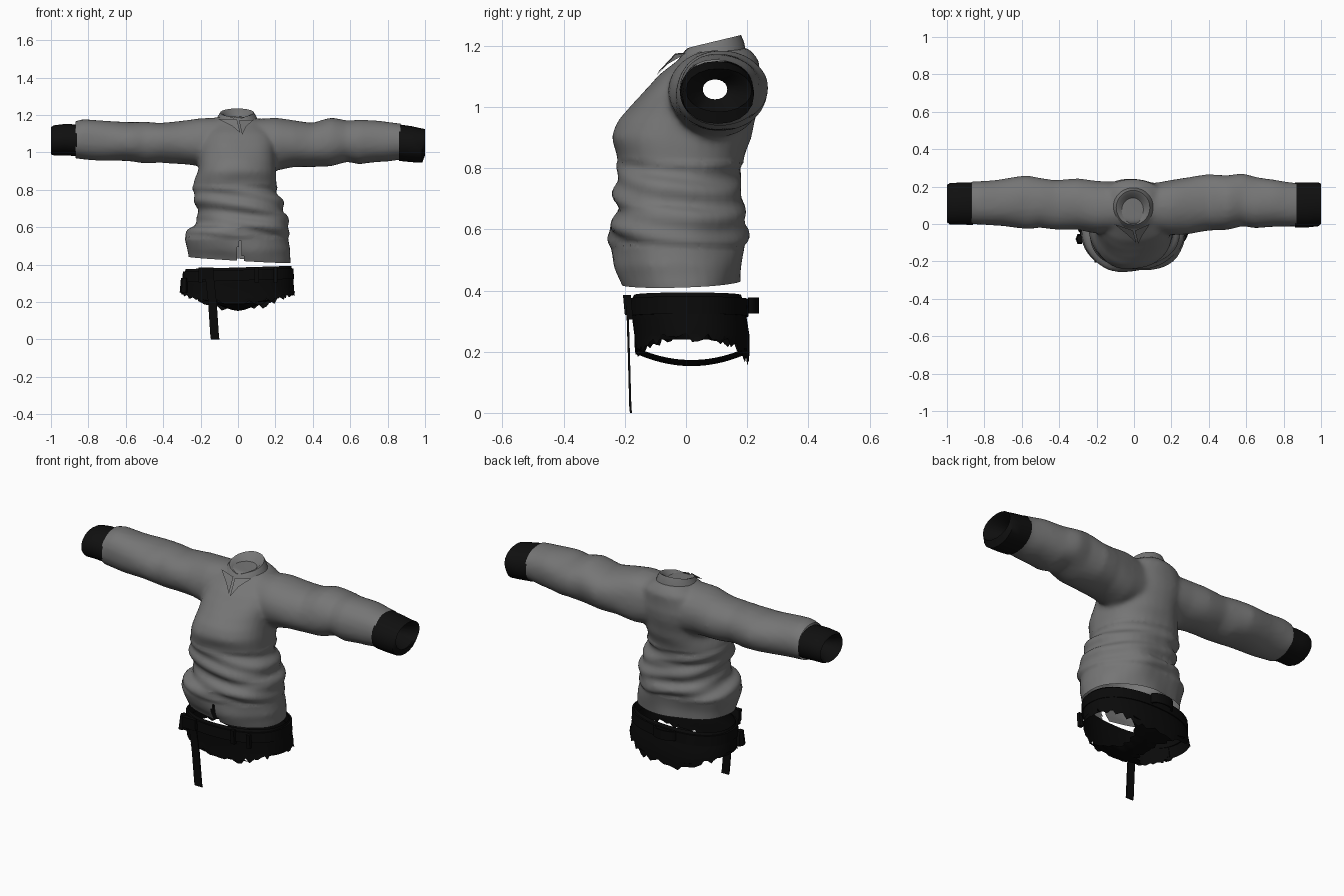
import bpy, bmesh, math, random
from mathutils import Vector, noise

if "Cube" in bpy.data.objects:
    bpy.data.objects.remove(bpy.data.objects["Cube"])

random.seed(4)


def material(name, v):
    m = bpy.data.materials.new(name)
    m.diffuse_color = (v, v, v, 1)
    m.use_nodes = True
    m.node_tree.nodes["Principled BSDF"].inputs["Base Color"].default_value = m.diffuse_color
    return m


GREY = material("grey_cloth", 0.18)
CUFF = material("black_knit", 0.005)
BLACK = material("black_denim", 0.003)


def finish(name, bm, mat, angle=40):
    me = bpy.data.meshes.new(name)
    bm.to_mesh(me)
    bm.free()
    ob = bpy.data.objects.new(name, me)
    bpy.context.collection.objects.link(ob)
    me.materials.append(mat)
    for o in bpy.context.selected_objects:
        o.select_set(False)
    ob.select_set(True)
    bpy.context.view_layer.objects.active = ob
    bpy.ops.object.shade_smooth_by_angle(angle=math.radians(angle))
    return ob


def oval(a0, a1, b0, b1, n=32, p=2.3):
    """Rounded cross-section between the given limits."""
    pts = []
    for i in range(n):
        t = 2 * math.pi * i / n
        c, s = math.cos(t), math.sin(t)
        pts.append(((a0 + a1) / 2 + (a1 - a0) / 2 * math.copysign(abs(c) ** (2 / p), c),
                    (b0 + b1) / 2 + (b1 - b0) / 2 * math.copysign(abs(s) ** (2 / p), s)))
    return pts


def loft(bm, rings, caps=True):
    vs = [[bm.verts.new(p) for p in r] for r in rings]
    faces = []
    n = len(vs[0])
    for a, b in zip(vs, vs[1:]):
        for i in range(n):
            j = (i + 1) % n
            faces.append(bm.faces.new((a[i], a[j], b[j], b[i])))
    if caps:
        faces += [bm.faces.new(vs[0][::-1]), bm.faces.new(vs[-1])]
    bmesh.ops.recalc_face_normals(bm, faces=faces)


def z_ring(z, x0, x1, y0, y1, n=32):
    return [(x, y, z) for x, y in oval(x0, x1, y0, y1, n)]


def x_ring(x, y0, y1, z0, z1, n=24):
    return [(x, y, z) for y, z in oval(y0, y1, z0, z1, n, 2.1)]


# Jacket body and sleeves: lofts fused into one skin
bm = bmesh.new()
body = [(.36, -.25, .27, -.18, .16), (.42, -.26, .28, -.20, .17), (.48, -.27, .28, -.23, .175),
        (.55, -.285, .255, -.245, .185), (.60, -.25, .26, -.262, .20), (.635, -.22, .26, -.24, .185),
        (.67, -.215, .235, -.225, .19), (.71, -.225, .24, -.235, .185), (.75, -.23, .235, -.225, .165),
        (.79, -.235, .21, -.215, .175), (.85, -.23, .20, -.222, .19), (.90, -.215, .20, -.235, .21),
        (.95, -.21, .20, -.215, .22), (1.0, -.205, .20, -.18, .235), (1.05, -.20, .20, -.14, .245),
        (1.10, -.19, .19, -.09, .24), (1.15, -.16, .16, -.02, .235), (1.185, -.10, .10, .01, .20)]
loft(bm, [z_ring(*r) for r in body])
right_sleeve = [(.05, -.04, .22, .91, 1.18), (.2, -.05, .235, .90, 1.185), (.3, -.05, .245, .925, 1.17),
                (.4, -.035, .265, .93, 1.155), (.5, -.025, .25, .935, 1.178), (.58, -.005, .26, .95, 1.165),
                (.65, -.02, .245, .935, 1.17), (.75, -.015, .235, .955, 1.165), (.85, -.015, .22, .965, 1.155),
                (.92, -.015, .215, .965, 1.145)]
left_sleeve = [(-.05, -.04, .22, .91, 1.18), (-.2, -.05, .225, .925, 1.18), (-.3, -.03, .235, .945, 1.17),
               (-.42, -.025, .23, .955, 1.155), (-.5, -.01, .24, .945, 1.16), (-.57, -.02, .25, .95, 1.16),
               (-.7, -.005, .235, .955, 1.17), (-.83, -.005, .22, .97, 1.178), (-.92, 0, .215, .985, 1.15)]
for rows in (right_sleeve, left_sleeve):
    loft(bm, [x_ring(*r) for r in rows])
rough = finish("jacket_helper", bm, GREY)
mod = rough.modifiers.new("fuse", 'REMESH')
mod.mode, mod.voxel_size = 'VOXEL', .013
mod = rough.modifiers.new("soften", 'SMOOTH')
mod.factor, mod.iterations = .5, 6
deps = bpy.context.evaluated_depsgraph_get()
skin = bpy.data.meshes.new_from_object(rough.evaluated_get(deps))
bpy.data.objects.remove(rough)

# Cloth wrinkles, then open the hem, the wrists and the front slit
bm = bmesh.new()
bm.from_mesh(skin)
bm.normal_update()
moves = []
for v in bm.verts:
    c = v.co
    q = Vector((c.x * 5, c.y * 5, c.z * 7))
    amp = .018 if c.z < .8 else .012
    fold = .006 * math.sin(75 * c.z + 14 * c.x + 9 * c.y) if .55 < c.z < .82 else 0
    moves.append(v.normal * (.004 + amp * noise.noise(q) + fold))
for v, m in zip(bm.verts, moves):
    v.co += m
for co, no in (((0, 0, .427), (-.06, .03, -1)), ((.868, 0, 0), (1, 0, 0)), ((-.868, 0, 0), (-1, 0, 0))):
    bmesh.ops.bisect_plane(bm, geom=bm.verts[:] + bm.edges[:] + bm.faces[:], plane_co=co,
                           plane_no=no, clear_outer=True)
slit = []
for f in bm.faces:
    c = f.calc_center_median()
    if c.y < -.1 and c.z < .53 and abs(c.x - .01) < .006 + .12 * (.53 - c.z):
        slit.append(f)
bmesh.ops.delete(bm, geom=slit, context='FACES')
finish("jacket", bm, GREY, 60)

# Collar: a sloping stand that folds inward
bm = bmesh.new()
rings = []
for rx, y0, y1, z, slope in ((.125, -.04, .20, 1.13, .15), (.105, -.025, .19, 1.17, .22),
                             (.09, -.005, .18, 1.192, .24), (.075, .01, .165, 1.187, .24),
                             (.04, .05, .13, 1.16, .15)):
    rings.append([(x, y, z + slope * y - .012 * max(0, .05 - abs(x)) / .05 * (y < .05))
                  for x, y in oval(-rx - .005, rx - .005, y0, y1, 28, 2)])
loft(bm, rings)
finish("collar", bm, GREY)

# Lapel points at the throat
bm = bmesh.new()
for pts in (((-.105, .0, 1.178), (-.005, -.035, 1.175), (.012, -.10, 1.105), (-.03, -.062, 1.14)),
            ((.085, .0, 1.175), (.005, -.035, 1.172), (.022, -.105, 1.095), (.045, -.06, 1.14))):
    bm.faces.new([bm.verts.new(p) for p in pts])
finish("lapels", bm, GREY)

# Cuffs: ribbed bands turned inward around the wrist opening
for side, rows in (("right", [(.86, -.02, .222, .955, 1.15), (.93, -.018, .222, .948, 1.14),
                              (.985, -.012, .222, .945, 1.128), (1.0, .0, .215, .985, 1.125),
                              (.985, .01, .2, .975, 1.115), (.90, .055, .135, 1.025, 1.09)]),
                   ("left", [(-.86, -.005, .222, .98, 1.15), (-.93, -.003, .222, .985, 1.152),
                             (-.985, -.002, .218, .985, 1.145), (-1.0, .01, .21, .99, 1.135),
                             (-.985, .02, .2, 1.0, 1.125), (-.90, .055, .135, 1.025, 1.09)])):
    bm = bmesh.new()
    loft(bm, [x_ring(*r, n=20) for r in rows], caps=False)
    finish(side + "_cuff", bm, CUFF)

# Torn trouser top with a ragged hem
N = 80
bm = bmesh.new()
rings = [z_ring(.385, -.28, .285, -.17, .18, N), z_ring(.36, -.288, .29, -.182, .19, N),
         z_ring(.30, -.295, .297, -.175, .20, N), z_ring(.25, -.30, .30, -.168, .208, N)]
rings = [[(x, y, z + .03 * x) for x, y, z in r] for r in rings]
hem = []
for i, (x, y, z) in enumerate(z_ring(0, -.302, .302, -.165, .205, N)):
    mid = max(0, 1 - abs(x) / .29)
    low = .25 - (.055 if y < 0 else .075) * min(1, 1.6 * mid)
    out = 1 + random.uniform(-.01, .035)
    hem.append((x * out, y, low + random.uniform(-.022, .016)))
rings.insert(4, [(x, y, min(.24, h[2] + .03)) for (x, y, z), h in zip(rings[3], hem)])
rings.append(hem)
loft(bm, rings, caps=False)
finish("trouser_top", bm, BLACK)

# Crotch panel joining front to back
bm = bmesh.new()
rows = []
for i in range(25):
    t = i / 24
    half = .065 + .11 * abs(2 * t - 1) ** 2
    rows.append([bm.verts.new((u * (half + (random.uniform(-.015, .015) if abs(u) == 1 else 0)),
                               -.162 + .36 * t,
                               .153 + .04 * (2 * t - 1) ** 2 + .02 * u * u)) for u in (-1, -.5, 0, .5, 1)])
for a, b in zip(rows, rows[1:]):
    for j in range(4):
        bm.faces.new((a[j], a[j + 1], b[j + 1], b[j]))
finish("crotch_panel", bm, BLACK)

# Belt band
bm = bmesh.new()
loft(bm, [[(x, y, z + .03 * x) for x, y, z in z_ring(h, -.285 - d, .287 + d, -.178 - d, .192 + d, 48)]
          for h, d in ((.315, .002), (.315, .012), (.372, .01), (.372, 0))], caps=False)
finish("belt", bm, BLACK)


def slab(name, points, width, thick):
    """Flat strip of cloth following a path of (x, y, z)."""
    b = bmesh.new()
    w, d = width / 2, thick / 2
    loft(b, [[(x - w, y - d, z), (x + w, y - d, z), (x + w, y + d, z), (x - w, y + d, z)]
             for x, y, z in points])
    return finish(name, b, BLACK, 30)


# Hanging belt end, buckle and belt loops
slab("hanging_strap", [(-.122, -.18, 0), (-.125, -.182, .02), (-.137, -.187, .2), (-.155, -.192, .36)], .046, .007)
slab("buckle", [(-.17, -.19, .32), (-.17, -.196, .385)], .08, .02)
for i, x in enumerate((-.2, .1, .2)):
    slab("front_loop_%d" % i, [(x, -.183, .305), (x, -.19, .385)], .022, .02)
bm = bmesh.new()
arc = [(-.01 + .07 * math.cos(t), .205 + .034 * math.sin(t)) for t in [math.pi * i / 10 for i in range(11)]]
arc += [(-.01 + .06 * math.cos(t), .203 + .028 * math.sin(t)) for t in [math.pi * i / 10 for i in range(10, -1, -1)]]
loft(bm, [[(x, y, z) for x, y in arc] for z in (.325, .378)])
finish("back_loop", bm, BLACK)
# Frayed tuft on the side of the waist
bm = bmesh.new()
loft(bm, [z_ring(.25, -.312, -.27, -.11, -.05, 6), z_ring(.33, -.305, -.27, -.10, -.06, 6)])
finish("side_tuft", bm, BLACK)
